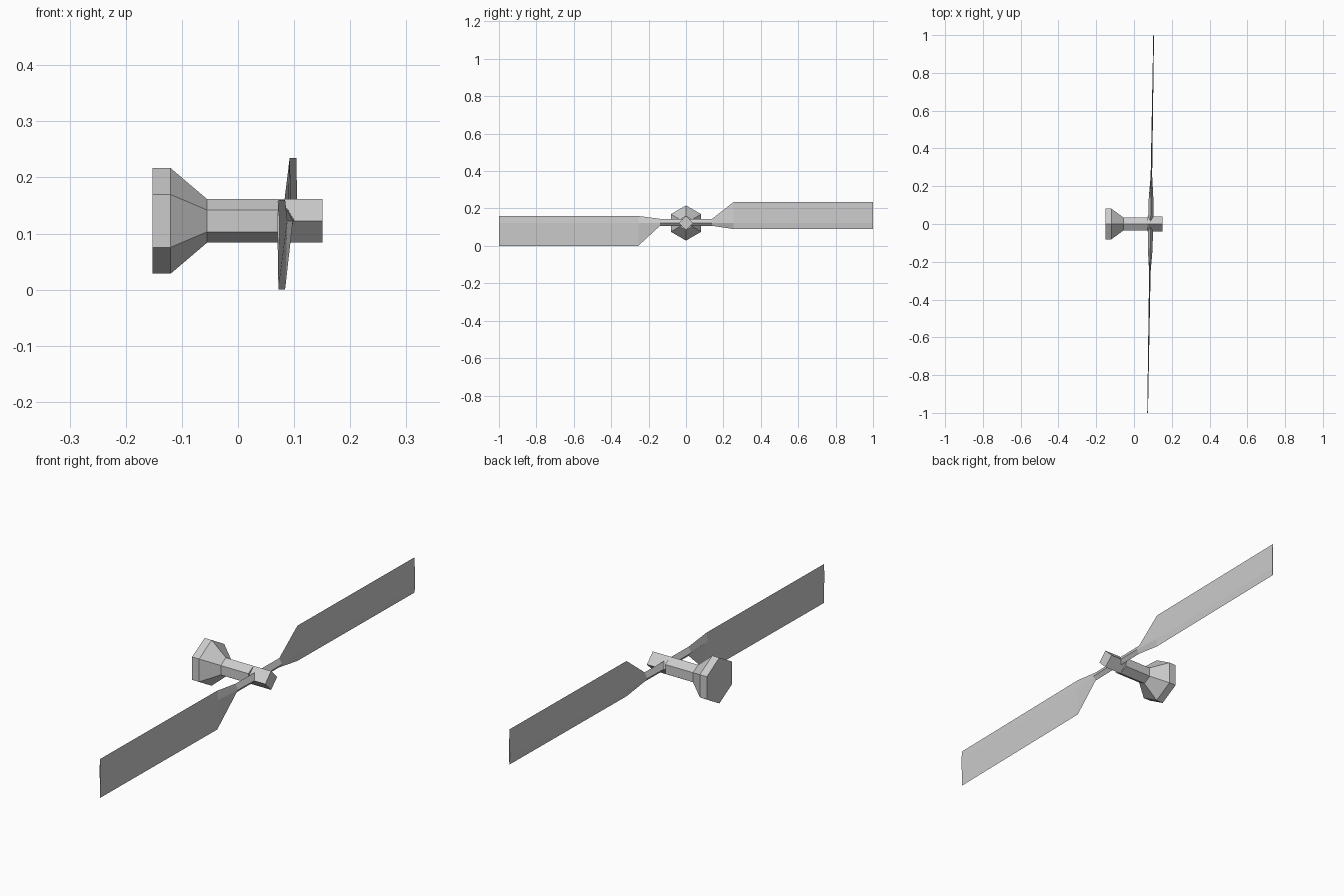
import bpy, bmesh, math

cube = bpy.data.objects.get("Cube")
if cube:
    bpy.data.objects.remove(cube, do_unlink=True)

AXIS_Z = 0.1225

grey = bpy.data.materials.new("light grey")
grey.use_nodes = True
GREY = (0.6, 0.6, 0.6, 1)
grey.diffuse_color = GREY
grey.node_tree.nodes["Principled BSDF"].inputs["Base Color"].default_value = GREY


def loft(name, sections):
    """Skin a closed, flat-shaded solid through matching rings of points."""
    bm = bmesh.new()
    rings = [[bm.verts.new(p) for p in ring] for ring in sections]
    for a, b in zip(rings, rings[1:]):
        n = len(a)
        for i in range(n):
            j = (i + 1) % n
            bm.faces.new((a[i], a[j], b[j], b[i]))
    bm.faces.new(rings[0])
    bm.faces.new(rings[-1])
    bmesh.ops.recalc_face_normals(bm, faces=bm.faces)
    mesh = bpy.data.meshes.new(name)
    bm.to_mesh(mesh)
    bm.free()
    mesh.materials.append(grey)
    obj = bpy.data.objects.new(name, mesh)
    bpy.context.collection.objects.link(obj)
    return obj


def ring(x, radius, sides):
    """Polygon around the shaft axis with one corner pointing up."""
    steps = [2 * math.pi * i / sides for i in range(sides)]
    return [(x, radius * math.sin(a), AXIS_Z + radius * math.cos(a)) for a in steps]


def blade_section(y, top, bottom, bulge):
    """Thin diamond section, slightly swept along x with distance."""
    x = 0.088 + 0.016 * y
    return [(x, y, top), (x + bulge, y, AXIS_Z), (x, y, bottom), (x - bulge, y, AXIS_Z)]


# Hexagonal flange, cone and shaft
loft("flanged_shaft", [ring(-0.152, 0.094, 6), ring(-0.12, 0.094, 6),
                       ring(-0.055, 0.0387, 6), ring(0.071, 0.0387, 6)])

# Square hub on the end of the shaft
loft("hub", [ring(0.071, 0.0387, 4), ring(0.151, 0.0387, 4)])

# Two blades pitched opposite ways, each on a slim root
for name, side, top, bottom in (("left_blade", 1, 0.235, 0.09),
                                ("right_blade", -1, 0.16, 0.0)):
    loft(name, [blade_section(0, 0.145, 0.107, 0.014),
                blade_section(side * 0.14, 0.145, 0.107, 0.012),
                blade_section(side * 0.255, top, bottom, 0.004),
                blade_section(side, top, bottom, 0.002)])
